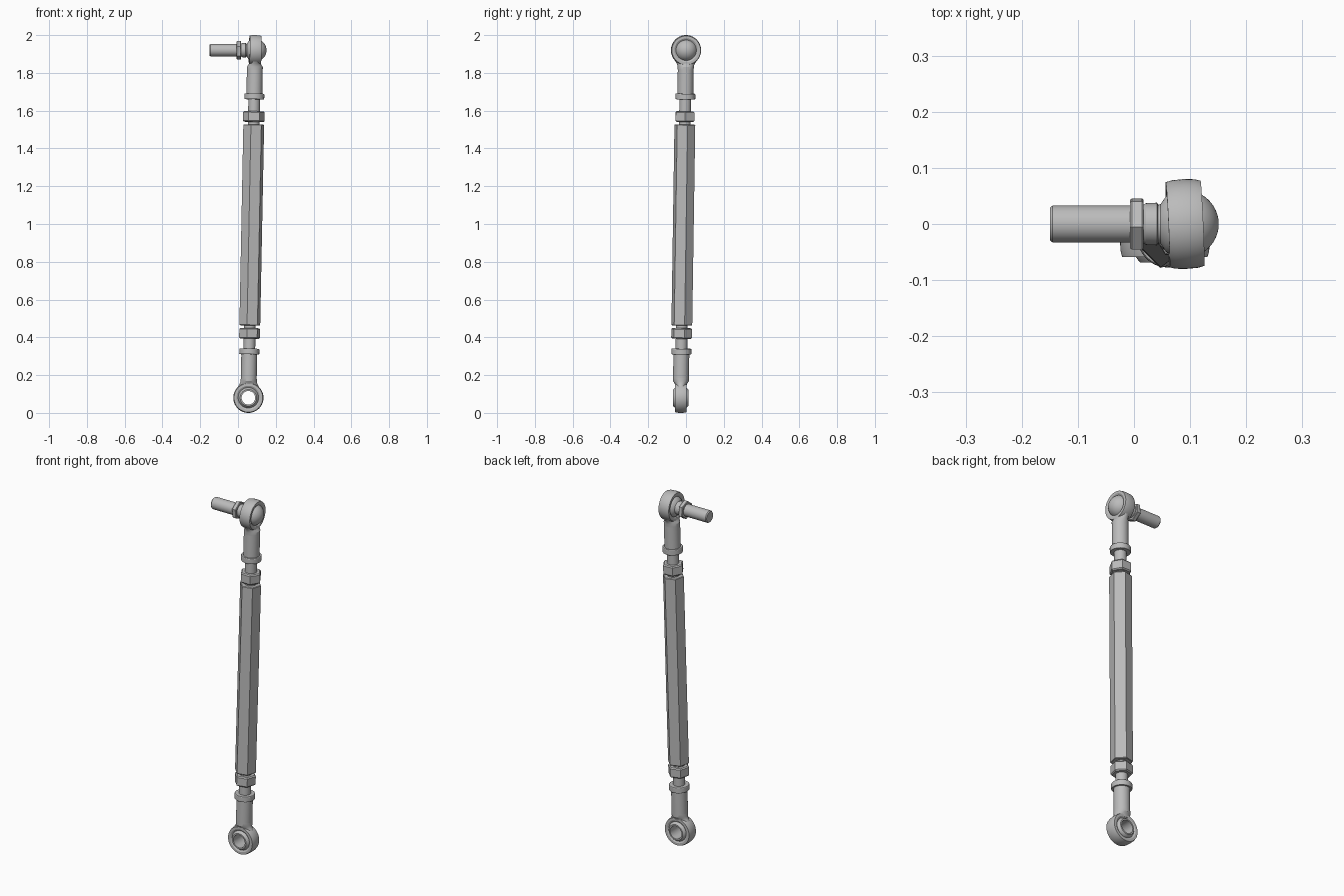
import bpy, bmesh, math
from mathutils import Vector, Matrix

cube = bpy.data.objects.get("Cube")
if cube:
    bpy.data.objects.remove(cube, do_unlink=True)

steel = bpy.data.materials.new("grey steel")
steel.use_nodes = True
COLOR = (0.5, 0.5, 0.5, 1)
steel.diffuse_color = COLOR
steel.node_tree.nodes["Principled BSDF"].inputs["Base Color"].default_value = COLOR


def frame(origin, axis, side=None):
    """Matrix whose z runs along axis; x follows side when given."""
    z = axis.normalized()
    if side is None:
        rot = Vector((0, 0, 1)).rotation_difference(z).to_matrix()
    else:
        x = (side - z * side.dot(z)).normalized()
        rot = Matrix((x, z.cross(x), z)).transposed()
    return Matrix.Translation(origin) @ rot.to_4x4()


def lathe(name, profile, matrix, sides=40, turn=0, ring=False):
    """Revolve (radius, height[, second radius]) points about z."""
    bm = bmesh.new()
    rows = []
    for p in profile:
        rx, h, ry = p[0], p[1], p[-1] if len(p) == 3 else p[0]
        rows.append([bm.verts.new((rx * math.cos(a), ry * math.sin(a), h))
                     for a in (math.radians(turn) + i * math.tau / sides for i in range(sides))])
    pairs = list(zip(rows, rows[1:]))
    if ring:
        pairs.append((rows[-1], rows[0]))
    else:
        bm.faces.new(rows[0][::-1])
        bm.faces.new(rows[-1])
    for low, high in pairs:
        for i in range(sides):
            j = (i + 1) % sides
            bm.faces.new((low[i], low[j], high[j], high[i]))
    bmesh.ops.remove_doubles(bm, verts=bm.verts, dist=1e-5)
    bmesh.ops.recalc_face_normals(bm, faces=bm.faces)
    mesh = bpy.data.meshes.new(name)
    bm.to_mesh(mesh)
    bm.free()
    mesh.materials.append(steel)
    obj = bpy.data.objects.new(name, mesh)
    obj.matrix_world = matrix
    bpy.context.collection.objects.link(obj)
    bpy.ops.object.select_all(action="DESELECT")
    obj.select_set(True)
    bpy.context.view_layer.objects.active = obj
    bpy.ops.object.shade_smooth_by_angle(angle=math.radians(28))
    return obj


def arc(radius, start, end, steps=16):
    """Sphere profile between two heights."""
    a, b = math.acos(start / radius), math.acos(end / radius)
    return [(radius * math.sin(a + (b - a) * i / steps), radius * math.cos(a + (b - a) * i / steps))
            for i in range(steps + 1)]


def hexagon(name, radius, low, high, matrix, bevel, turn):
    lathe(name, [(radius - bevel, low), (radius, low + bevel), (radius, high - bevel),
                 (radius - bevel, high)], matrix, 6, turn)


bottom = Vector((0.055, -0.028, 0.08))
top = Vector((0.091, 0, 1.92))
rod = (top - bottom).normalized()
length = (top - bottom).length
BALL = 0.06

# Central hexagonal turnbuckle body
hexagon("turnbuckle_body", 0.057, 0.383, 1.447, frame(bottom, rod), 0.003, 15)

# Each end: threaded rod, lock nut, collar, shank, neck and eye ring
ends = (("lower", bottom, rod, Vector((0, 1, 0)), 0.383),
        ("upper", top, -rod, Vector((1, 0.045, -0.021)), length - 1.447)) 
for label, centre, direction, eye_axis, body in ends:
    along = frame(centre, direction)
    lathe(label + "_threaded_rod", [(0.031, 0.23), (0.031, body + 0.02)], along)
    hexagon(label + "_lock_nut", 0.057, body - 0.07, body - 0.014, along, 0.006, 15)
    lathe(label + "_collar", [(0.051, 0.23), (0.053, 0.233), (0.053, 0.257), (0.051, 0.26)], along)
    lathe(label + "_shank", [(0.042, 0.1), (0.042, 0.235)], along)
    lathe(label + "_neck", [(0.03, 0.06, 0.055), (0.031, 0.07, 0.049), (0.035, 0.078, 0.045),
                            (0.042, 0.088, 0.043), (0.042, 0.105)], frame(centre, direction, eye_axis))
    lathe(label + "_eye_ring", [(0.076, -0.031), (0.079, -0.02), (0.08, 0), (0.079, 0.02),
                                (0.076, 0.031), (0.063, 0.031), (0.053, 0.025),
                                (0.053, -0.025), (0.063, -0.031)],
          frame(centre, eye_axis), 56, ring=True)

# Lower ball with a through hole
lathe("lower_ball", arc(BALL, 0.041, -0.041) + [(0.036, -0.041), (0.036, 0.041)],
      frame(bottom, Vector((0, 1, 0))), ring=True)

# Upper ball carrying a sideways stud with its own nut
stud = frame(top, Vector((-1, 0, 0)))
lathe("upper_ball_stud", arc(BALL, -BALL, 0.034) +
      [(0.035, 0.044), (0.034, 0.048), (0.038, 0.05), (0.037, 0.07), (0.033, 0.076),
       (0.033, 0.236), (0.029, 0.241)], stud)
hexagon("stud_nut", 0.05, 0.074, 0.098, stud, 0.003, -6)
